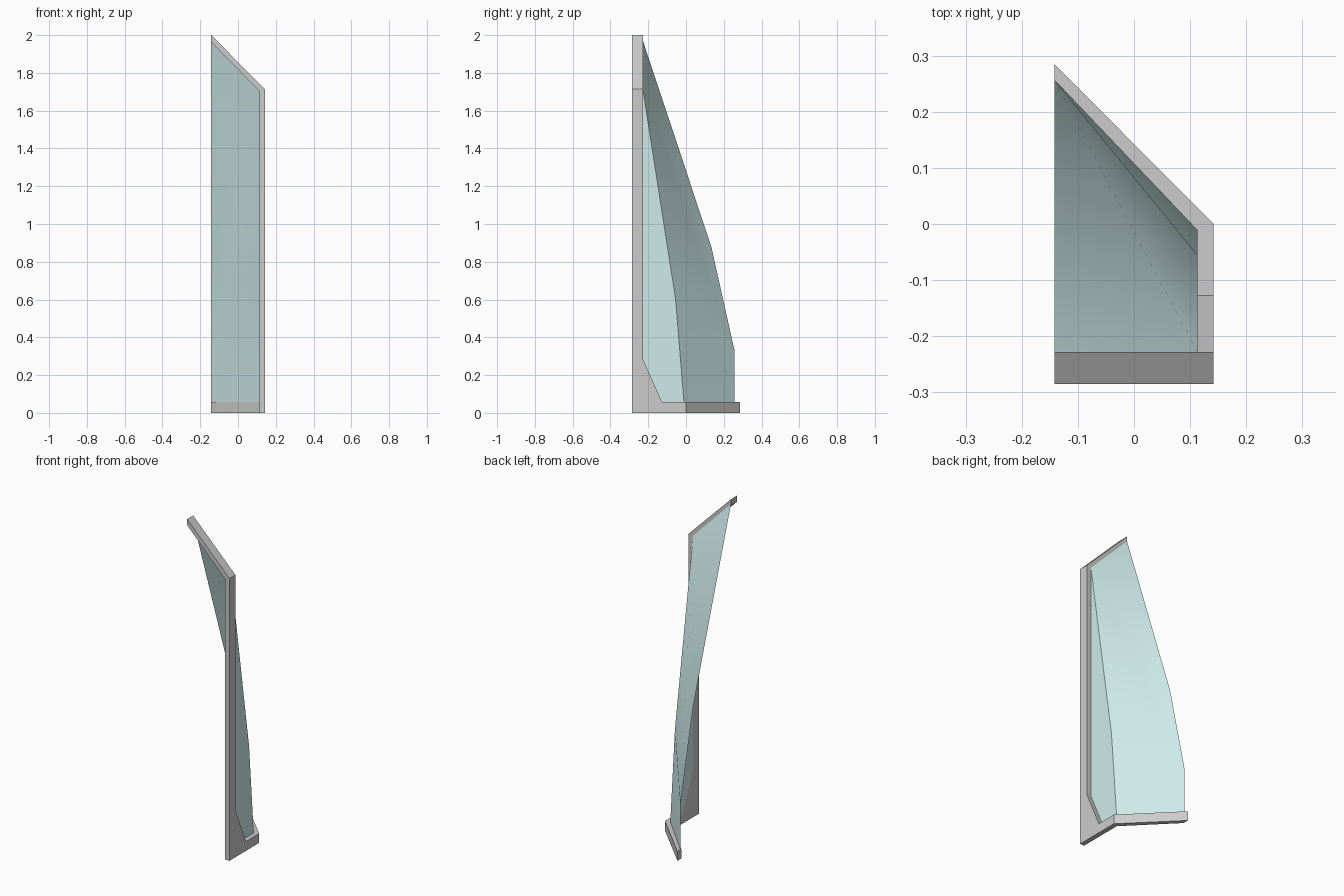
import bpy, bmesh
from mathutils import Vector

if "Cube" in bpy.data.objects:
    bpy.data.objects.remove(bpy.data.objects["Cube"])

W, L, H, T = 0.142, 0.285, 2.0, 0.057   # half width, half depth, height, bar size
IN = 0.113                              # inner face of the side frame
YF = -L + T                             # back of the front bars

glass = bpy.data.materials.new("pale_glass")
glass.diffuse_color = (0.62, 0.83, 0.83, 1)
glass.use_nodes = True
glass.node_tree.nodes["Principled BSDF"].inputs["Base Color"].default_value = glass.diffuse_color


def add_object(name, bm):
    mesh = bpy.data.meshes.new(name)
    bm.to_mesh(mesh)
    bm.free()
    obj = bpy.data.objects.new(name, mesh)
    bpy.context.collection.objects.link(obj)
    return obj


def prism(name, points, step):
    """Extrude a flat 3D outline along a vector."""
    bm = bmesh.new()
    face = bm.faces.new([bm.verts.new(p) for p in points])
    new = bmesh.ops.extrude_face_region(bm, geom=[face])["geom"]
    bmesh.ops.translate(bm, vec=Vector(step),
                        verts=[v for v in new if isinstance(v, bmesh.types.BMVert)])
    bmesh.ops.recalc_face_normals(bm, faces=bm.faces)
    return add_object(name, bm)


def pane(name, points, faces, outward, smooth=False):
    """Thin glass sheet facing the given direction."""
    bm = bmesh.new()
    verts = [bm.verts.new(p) for p in points]
    for f in faces:
        face = bm.faces.new([verts[i] for i in f])
        face.smooth = smooth
        face.normal_update()
        if face.normal.dot(Vector(outward)) < 0:
            face.normal_flip()
    obj = add_object(name, bm)
    obj.data.materials.append(glass)


# Front post and mitred sloping head
prism("front_post", [(IN, -L, 0), (W, -L, 0), (W, -L, 1.715), (IN, -L, 1.703)], (0, T, 0))
prism("sloping_head", [(W, -L, 1.715), (-W, -L, H), (-W, -L, 1.963), (IN, -L, 1.703)], (0, T, 0))

# Side sill, diagonal rear sill and corner gusset
prism("side_sill", [(IN, YF, 0), (W, YF, 0), (W, 0, 0), (IN, -0.011, 0)], (0, 0, T))
prism("diagonal_sill", [(W, 0, 0), (-W, L, 0), (-W, 0.248, 0), (IN, -0.011, 0)], (0, 0, T))
prism("corner_gusset", [(IN, YF, T), (IN, -0.127, T), (IN, YF, 0.285)], (W - IN, 0, 0))

# Curved rear pane, folding forward to the sloping head
pane("curved_pane",
     [(-W, 0.257, T), (IN, -0.011, T), (-W, 0.257, 0.33), (IN, -0.055, 0.60),
      (-W, 0.134, 0.88), (IN, YF, 1.71), (-W, YF, 1.97)],
     [(0, 1, 3, 2), (2, 3, 5, 4), (4, 5, 6)], (1, 1, 0.3), True)

# Flat side pane
pane("side_pane",
     [(IN, YF, 0.285), (IN, -0.127, T), (IN, -0.011, T), (IN, -0.055, 0.60), (IN, YF, 1.71)],
     [(0, 1, 2, 3, 4)], (1, 0, 0))
